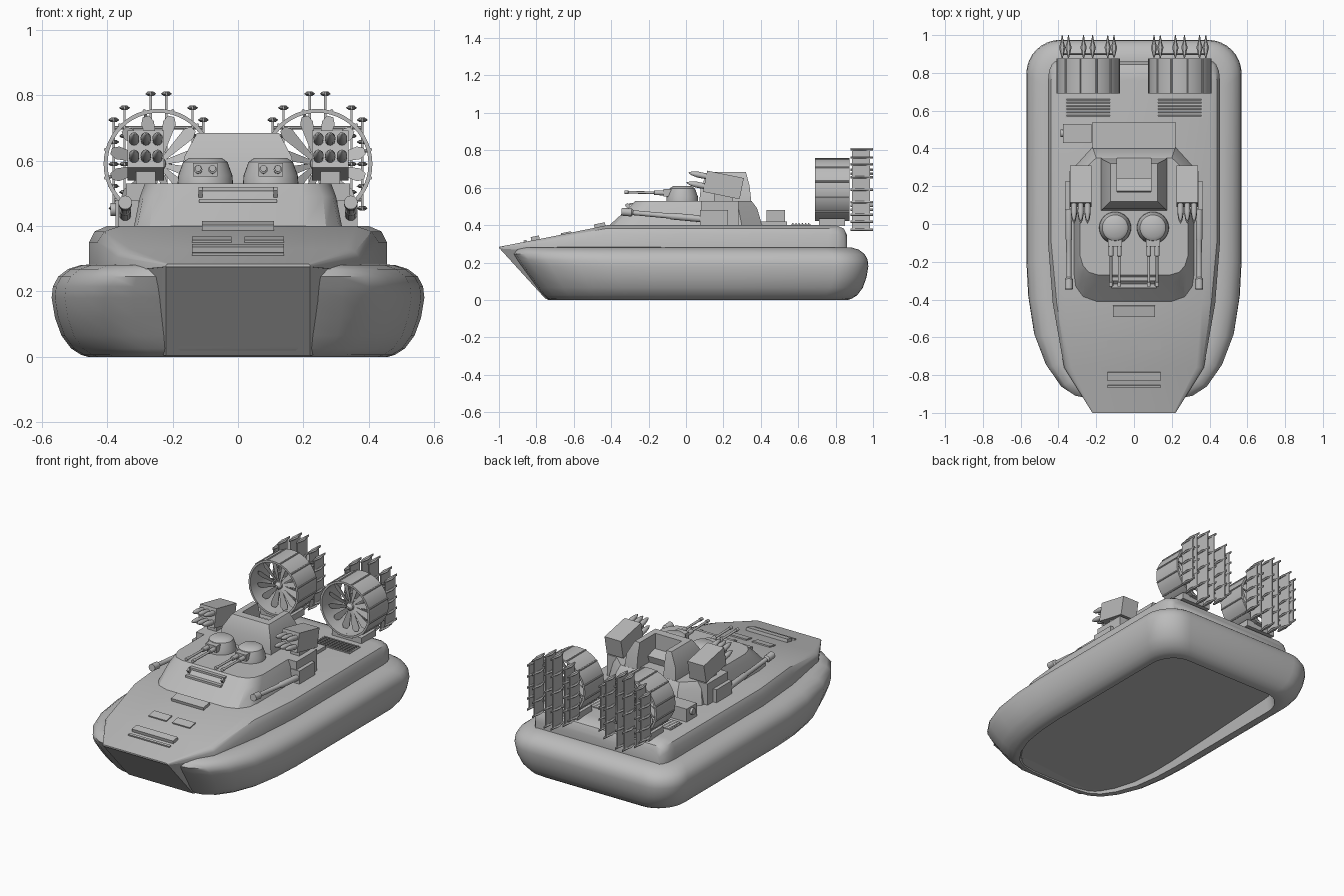
import bpy, bmesh, math
from mathutils import Matrix, Vector

cube = bpy.data.objects.get("Cube")
if cube:
    bpy.data.objects.remove(cube)

grey = bpy.data.materials.new("hull_grey")
grey.use_nodes = True
GREY = (0.5, 0.5, 0.5, 1)
grey.diffuse_color = GREY
grey.node_tree.nodes["Principled BSDF"].inputs["Base Color"].default_value = GREY


def finish(name, bm, angle=35):
    bmesh.ops.recalc_face_normals(bm, faces=bm.faces)
    me = bpy.data.meshes.new(name)
    bm.to_mesh(me)
    bm.free()
    me.materials.append(grey)
    me.shade_smooth()
    me.set_sharp_from_angle(angle=math.radians(angle))
    ob = bpy.data.objects.new(name, me)
    bpy.context.scene.collection.objects.link(ob)
    return ob


def loft(name, rings, closed=False, angle=35):
    """Skin a list of equal-length point rings; cap the ends unless closed."""
    bm = bmesh.new()
    vs = [[bm.verts.new(p) for p in r] for r in rings]
    n = len(vs[0])
    pairs = list(zip(vs, vs[1:])) + ([(vs[-1], vs[0])] if closed else [])
    for a, b in pairs:
        for i in range(n):
            j = (i + 1) % n
            bm.faces.new((a[i], a[j], b[j], b[i]))
    if not closed:
        bm.faces.new(vs[0])
        bm.faces.new(vs[-1])
    return finish(name, bm, angle)


def box(name, loc, size, tilt=0):
    bm = bmesh.new()
    mat = Matrix.Translation(loc) @ Matrix.Rotation(tilt, 4, 'X') @ Matrix.Diagonal((*size, 1))
    bmesh.ops.create_cube(bm, size=1, matrix=mat)
    return finish(name, bm)


def rod(name, p, q, profile, n=16):
    """Turned part along p-q; profile is (fraction, radius) pairs."""
    p, q = Vector(p), Vector(q)
    rot = (q - p).to_track_quat('Z', 'Y')
    turns = [math.tau * i / n for i in range(n)]
    rings = [[p.lerp(q, f) + rot @ Vector((r * math.cos(t), r * math.sin(t), 0)) for t in turns]
             for f, r in profile]
    return loft(name, rings)


def mirror(half):
    """Complete a half outline given from front to back on the +x side."""
    return half + [(-x, *rest) for x, *rest in reversed(half)]


def at_z(outline, z):
    return [(x, y, z) for x, y in outline]


# Inflated skirt with raked bow and sunken underside
corner = [(0.39 + 0.18 * math.cos(a), 0.795 + 0.18 * math.sin(a))
          for a in (math.pi / 2 * i / 8 for i in range(9))]
plan = mirror([(0.2, -.93), (.32, -.91), (.4, -.86), (.47, -.76), (.53, -.6),
               (.56, -.4), (.57, -.2), (.57, .3)] + corner)


def skirt_ring(inset, z, front, slope=0):
    pts = []
    for x, y in plan:
        y2 = y * front / .93 if y < 0 else y * (.975 - inset) / .975
        pts.append((x * (.57 - inset) / .57, y2, z + slope * (y2 + .75)))
    return pts


loft("skirt", [skirt_ring(*r) for r in (
    (.2, .27, .84), (.13, .282, .87), (.09, .281, .9), (.05, .268, .92), (.02, .245, .93),
    (.004, .215, .91), (0, .18, .885), (.01, .12, .84), (.03, .065, .8), (.06, .025, .77),
    (.09, .006, .75), (.11, 0, .735), (.135, 0, .72), (.145, .01, .715, .055))], angle=50)

# Raked bow plate
loft("bow_wedge", [
    at_z(mirror([(.22, -1), (.37, -.76), (.4, -.4)]), .279),
    mirror([(.22, -.75, .004), (.28, -.68, .01), (.33, -.4, .06)])])


# Upper hull, built from cross-sections along its length
def hull_section(y, wb, wt, zt, zb=.26):
    h = zt - zb
    mid = wb + (wt - wb) * .3
    return [(x, y, z) for x, z in mirror(
        [(wb, zb), (wb, zb + .65 * h), (mid, zb + .88 * h), (wt, zt)])]


loft("upper_hull", [hull_section(*s) for s in (
    (-1, .22, .21, .284, .275), (-.76, .37, .33, .33), (-.42, .43, .36, .4), (-.1, .455, .4, .4),
    (.76, .455, .4, .4), (.81, .45, .395, .397), (.845, .435, .385, .38), (.86, .42, .37, .35))])

# Superstructure tiers
loft("lower_cabin", [
    at_z(mirror([(.2, -.42), (.27, -.395), (.31, -.34), (.32, -.27), (.32, .3), (.22, .41)]), .39),
    at_z(mirror([(.2, -.31), (.26, -.295), (.29, -.25), (.3, -.2), (.3, .28), (.21, .38)]), .49),
    at_z(mirror([(.19, -.27), (.24, -.255), (.27, -.22), (.285, -.17), (.285, .27), (.2, .35)]), .53)],
    angle=28)
loft("bridge", [
    at_z(mirror([(.175, .07), (.175, .35), (.09, .35), (.09, .17)]), .52),
    at_z(mirror([(.165, .08), (.165, .34), (.09, .34), (.09, .17)]), .61),
    at_z(mirror([(.125, .12), (.125, .32), (.09, .32), (.09, .17)]), .685)])
box("bridge_console", (0, .2, .555), (.18, .07, .06), -.3)
box("rear_housing", (0, .47, .405), (.44, .14, .03))
box("equipment_box", (-.3, .48, .435), (.15, .1, .09))
rod("equipment_knob", (-.39, .48, .45), (-.37, .48, .45), [(0, .02), (1, .02)])
box("window_sill", (0, -.325, .477), (.24, .03, .012))
box("window_lintel", (0, -.288, .513), (.24, .03, .012))
for s in (-1, 1):
    box("window_post", (s * .115, -.306, .495), (.012, .02, .045), .6)


# Foredeck fittings lying on the slope
def deck_fitting(name, x, y, w, d, h):
    box(name, (x, y, .4 + .2 * (y + .42)), (w, d, h), .197)


deck_fitting("forward_hatch", 0, -.46, .22, .06, .035)
deck_fitting("bow_bar", 0, -.805, .28, .045, .035)
deck_fitting("bow_strip", 0, -.86, .28, .015, .015)
for s in (-1, 1):
    deck_fitting("deck_vent", s * .08, -.64, .12, .055, .012)

FAN_X, FAN_Z, FAN_R = .243, .59, .168


def circle(cx, r, y, n=48):
    return [(cx + r * math.cos(math.tau * i / n), y, FAN_Z + r * math.sin(math.tau * i / n))
            for i in range(n)]


for s in (-1, 1):
    # Twin-gun turret
    tx = s * .1
    rod("turret", (tx, -.02, .525), (tx, -.02, .608),
        [(0, .085), (.35, .083), (.85, .068), (1, .05)], 32)
    box("gun_mantlet", (tx, -.095, .572), (.075, .05, .04))
    for o in (-.022, .022):
        rod("turret_gun", (tx + o, -.1, .572), (tx + o, -.33, .576),
            [(0, .013), (.3, .013), (.31, .007), (.9, .007), (.91, .01), (1, .01)], 12)

    # Missile launcher on its pedestal
    lx, a = s * .282, .2
    box("launcher_pedestal", (lx, .18, .465), (.12, .2, .13))
    box("launcher_neck", (lx, .2, .54), (.06, .1, .06))
    box("launcher_box", (lx, .2, .615), (.112, .2, .115), -a)
    ahead, up = Vector((0, -math.cos(a), math.sin(a))), Vector((0, math.sin(a), math.cos(a)))
    for col in (-1, 0, 1):
        for row in (-1, 1):
            start = Vector((lx + col * .036, .2, .615)) + up * row * .027 + ahead * .08
            rod("missile", start, start + ahead * .115,
                [(0, .015), (.55, .016), (.85, .01), (1, .002)], 12)

    # Long side gun
    gx = s * .345
    box("side_gun_mount", (gx - s * .01, .15, .44), (.06, .15, .08))
    rod("side_gun", (gx, .1, .432), (gx, -.345, .472),
        [(0, .018), (.4, .018), (.42, .014), (.86, .013), (.88, .021), (1, .021)])

    # Air intake grille
    gx = s * .243
    box("intake_frame", (gx, .615, .4), (.245, .105, .008))
    for i in range(6):
        box("intake_slat", (gx, .573 + i * .017, .405), (.23, .006, .014), .5)

    # Ducted propeller
    loft("fan_duct", [circle(gx, FAN_R, .69), circle(gx, FAN_R, .875),
                      circle(gx, FAN_R - .012, .875), circle(gx, FAN_R - .012, .69)], closed=True)
    box("duct_pedestal", (gx, .78, .415), (.2, .14, .04))
    rod("fan_hub", (gx, .72, FAN_Z), (gx, .86, FAN_Z), [(0, .008), (.12, .022), (.5, .026), (1, .02)])
    for i in range(12):
        t = math.tau * (i + .5) / 12
        radial = Vector((math.cos(t), 0, math.sin(t)))
        side = Vector((-radial.z, .35, radial.x))
        hub = Vector((gx, .75, FAN_Z))
        if i % 3 == 0:
            rod("duct_strut", hub + Vector((0, .1, 0)), hub + Vector((0, .1, 0)) + radial * .16,
                [(0, .005), (1, .005)], 8)
        edge = [(.015, -.006), (.08, -.014), (.13, -.02), (.15, -.01),
                (.15, .01), (.13, .02), (.08, .014), (.015, .006)]
        loft("fan_blade", [[hub + radial * r + side * w + Vector((0, dy, 0)) for r, w in edge]
                           for dy in (-.002, .002)])
        rim = Vector((gx, .69, FAN_Z)) + radial * FAN_R
        rod("duct_rib", rim, rim + Vector((0, .185, 0)), [(0, .005), (1, .005)], 8)

    # Steering vanes with pointed brackets
    for off, half in ((.024, .215), (.104, .172), (.137, .135)):
        for t in (-1, 1):
            vx = gx + t * off
            box("rudder_vane", (vx, .935, FAN_Z), (.007, .095, half * 2))
            for f in (-1, -.5, 0, .5, 1):
                z = FAN_Z + f * half
                shape = [(.003, .88), (.01, .905), (.017, .935), (.008, .965), (.002, 1)]
                loft("vane_bracket", [
                    at_z(mirror([(x * k, y) for x, y in shape]), vz)
                    for k, vz in ((.5, z - .007), (1, z - .001), (.5, z + .006))])
                # Shift the bracket onto its vane
                bpy.context.scene.collection.objects[-1].location.x = vx
        # Horizontal tie rods between duct and vanes
    for z in (-.11, .11):
        rod("vane_tie", (gx - .14, .9, FAN_Z + z), (gx + .14, .9, FAN_Z + z), [(0, .005), (1, .005)], 8)
